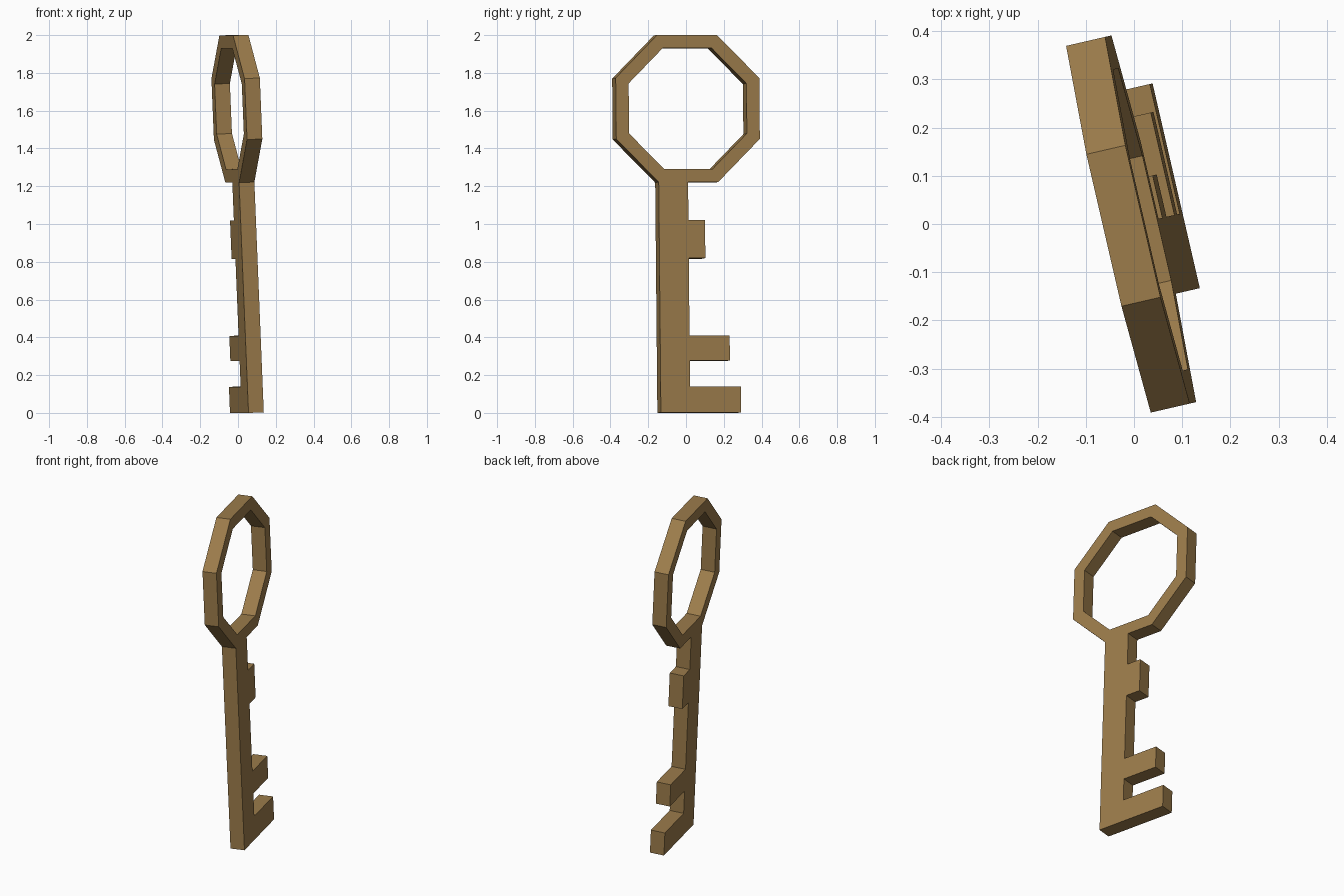
import bpy, bmesh
from math import sin, cos, tan, pi, radians
from mathutils import Matrix, Vector

if "Cube" in bpy.data.objects:
    bpy.data.objects.remove(bpy.data.objects["Cube"])

R_OUT, R_IN = 0.39, 0.32      # octagon apothems
RING_Z = 1.61                 # ring centre height
HALF = 0.0415                 # half the plate thickness
TURN, TILT = radians(13), radians(2.4)


def octagon(apothem):
    # starts at the lower right corner, ends at the lower left corner
    r = apothem / cos(pi / 8)
    return [(r * cos(a), r * sin(a))
            for a in (-3 * pi / 8 + i * pi / 4 for i in range(8))]


# Blade outline: down the straight side, then up past the three teeth
left, right = -R_OUT * tan(pi / 8), -0.002
teeth = [(0.0, 0.138, 0.274), (0.275, 0.408, 0.216), (0.817, 1.02, 0.088)]
blade = [(left, 0.0)]
for low, high, tip in teeth:
    if low > 0:
        blade.append((right, low))
    blade += [(tip, low), (tip, high), (right, high)]
blade.append((right, RING_Z - R_OUT))
outline = octagon(R_OUT) + [(x, y - RING_Z) for x, y in blade]

# Filled and extruded profile with the ring hole
curve = bpy.data.curves.new("key_profile", 'CURVE')
curve.dimensions = '2D'
curve.fill_mode = 'BOTH'
curve.extrude = HALF
for pts in (outline, octagon(R_IN)):
    s = curve.splines.new('POLY')
    s.points.add(len(pts) - 1)
    for p, (x, y) in zip(s.points, pts):
        p.co = (x, y, 0, 1)
    s.use_cyclic_u = True
helper = bpy.data.objects.new("key_profile", curve)
bpy.context.collection.objects.link(helper)
bpy.context.view_layer.update()
deps = bpy.context.evaluated_depsgraph_get()
mesh = bpy.data.meshes.new_from_object(helper.evaluated_get(deps))
bpy.data.objects.remove(helper)

# Clean up the mesh into a closed flat-faced solid
bm = bmesh.new()
bm.from_mesh(mesh)
bmesh.ops.remove_doubles(bm, verts=bm.verts, dist=1e-4)
bmesh.ops.recalc_face_normals(bm, faces=bm.faces)
for f in bm.faces:
    f.smooth = False
    f.material_index = 0
bm.to_mesh(mesh)
bm.free()

# Place the plate: turned about z and leaning slightly
key = bpy.data.objects.new("key", mesh)
bpy.context.collection.objects.link(key)
u = Vector((-sin(TURN), cos(TURN), 0))
flat_n = Vector((cos(TURN), sin(TURN), 0))
w = Vector((0, 0, cos(TILT))) - flat_n * sin(TILT)
n = u.cross(w)
rot = Matrix((u, w, n)).transposed().to_4x4()
key.matrix_world = Matrix.Translation((-0.006, 0, RING_Z)) @ rot

# Brass
brass = bpy.data.materials.new("brass")
brass.diffuse_color = (0.33, 0.2, 0.07, 1)
brass.use_nodes = True
brass.node_tree.nodes["Principled BSDF"].inputs["Base Color"].default_value = brass.diffuse_color
mesh.materials.clear()
mesh.materials.append(brass)
